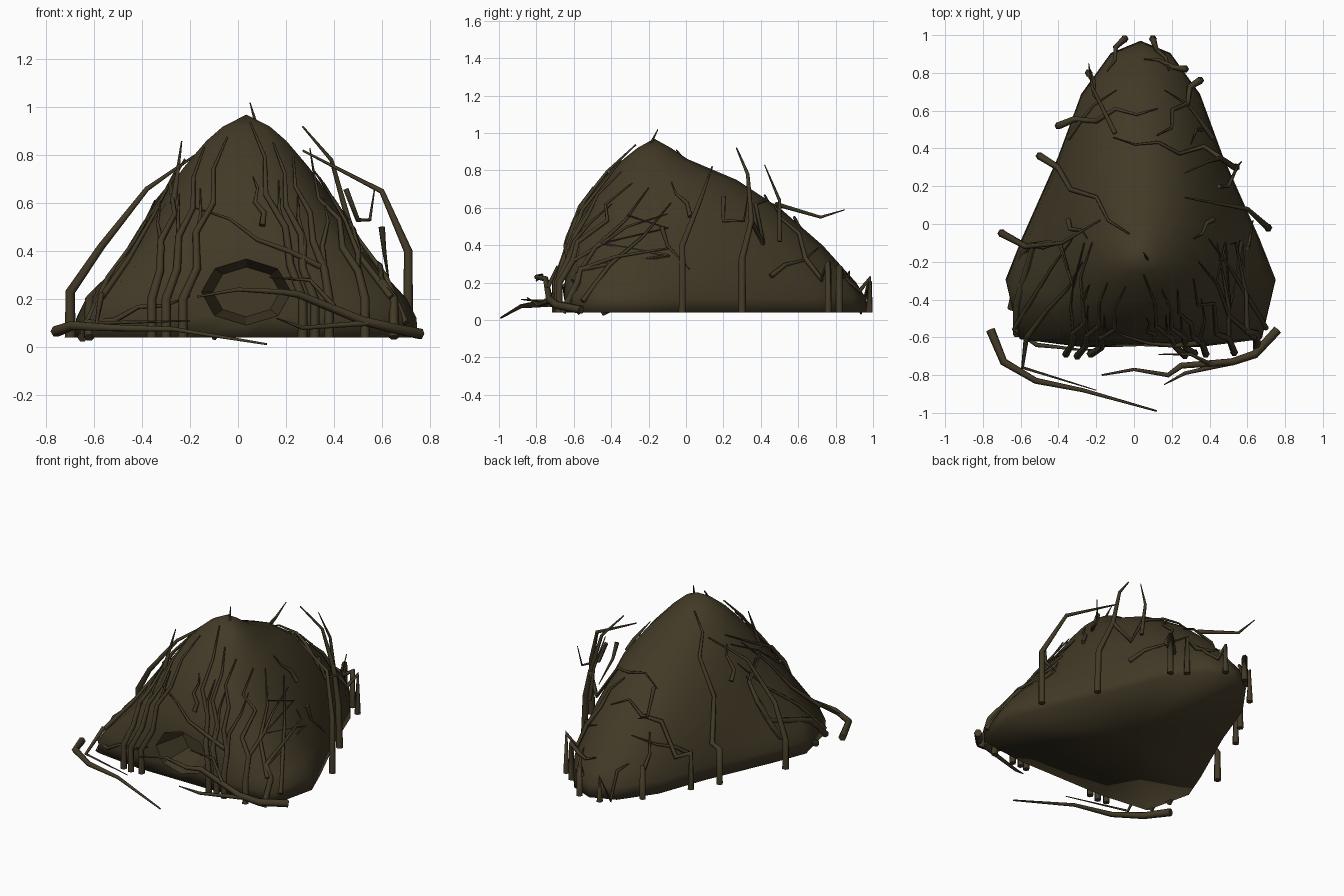
import bpy, bmesh, math, random
from mathutils import Vector
from mathutils.bvhtree import BVHTree

if "Cube" in bpy.data.objects:
    bpy.data.objects.remove(bpy.data.objects["Cube"])

random.seed(4)
mat = bpy.data.materials.new("dark_bark_brown")
mat.diffuse_color = (0.055, 0.042, 0.020, 1)
mat.use_nodes = True
mat.node_tree.nodes["Principled BSDF"].inputs["Base Color"].default_value = mat.diffuse_color
CX = 0.035

# ---- mound: stacked rings (height, half width, front y, back y)
LEVELS = [(.04, .715, -.64, .97), (.12, .71, -.65, .96), (.2, .68, -.65, .91), (.4, .52, -.635, .73),
          (.6, .38, -.555, .5), (.75, .265, -.45, .27), (.86, .17, -.335, .01), (.92, .1, -.26, -.08)]
# half outline of the foot: flat front, pointed back
HALF = [(0, -1), (.45, -1), (.9, -.95), (1, -.57), (.88, -.3), (.73, 0), (.61, .24), (.44, .65), (.22, .92), (0, 1)]
bm = bmesh.new()
rings = []
for z, hw, yf, yb in LEVELS:
    b = min(max((z - .15) / .5, 0), 1)
    pts = []
    for k, (u, v) in enumerate(HALF):
        a = k * math.pi / (len(HALF) - 1)
        round_uv = Vector((math.sin(a), -math.cos(a) - .2 * math.sin(a) ** 2))
        pts.append(Vector((u, v)).lerp(round_uv, b))
    loop = pts + [Vector((-p.x, p.y)) for p in pts[-2:0:-1]]
    rings.append([bm.verts.new((CX + p.x * hw, (yf + yb) / 2 + p.y * (yb - yf) / 2, z)) for p in loop])
n = len(rings[0])
for lo, hi in zip(rings, rings[1:]):
    for i in range(n):
        bm.faces.new((lo[i], lo[(i + 1) % n], hi[(i + 1) % n], hi[i]))
apex = bm.verts.new((CX, -.17, .97))
under = bm.verts.new((CX, 0, .04))
for i in range(n):
    bm.faces.new((rings[-1][i], rings[-1][(i + 1) % n], apex))
    bm.faces.new((rings[0][(i + 1) % n], rings[0][i], under))
bmesh.ops.recalc_face_normals(bm, faces=bm.faces)
for f in bm.faces:
    f.smooth = True
tree = BVHTree.FromBMesh(bm)
me = bpy.data.meshes.new("mound")
bm.to_mesh(me)
bm.free()
mound = bpy.data.objects.new("mound", me)
bpy.context.collection.objects.link(mound)
me.materials.append(mat)

# ---- entrance: tapered octagonal hollow cut into the front
bpy.ops.mesh.primitive_cone_add(vertices=8, radius1=.215, radius2=.14, depth=.34,
                                location=(CX, -.60, .23), rotation=(-math.pi / 2, 0, 0))
cutter = bpy.context.object
cutter.name = "entrance_cutter"
cutter.scale = (1, .74, 1)
cutter.hide_render = True
cutter.data.materials.append(mat)
mod = mound.modifiers.new("entrance", 'BOOLEAN')
mod.operation, mod.object, mod.solver = 'DIFFERENCE', cutter, 'EXACT'
bpy.context.view_layer.objects.active = mound
bpy.ops.object.modifier_apply(modifier="entrance")
bpy.data.objects.remove(cutter)


# ---- branch helpers
def onto(p, axis, side, off=.012):
    """Drop a 2D point onto the mound along an axis (0=x, 1=y, 2=z)."""
    q = list(p)
    q.insert(axis, 3 * side)
    if axis != 2:
        q[2] = max(q[2], .06)
    d = [0, 0, 0]
    d[axis] = -side
    hit, nor, _, _ = tree.ray_cast(Vector(q), Vector(d))
    if hit is None:
        q[axis] = -.1
        hit, nor, _, _ = tree.find_nearest(Vector(q))
    hit = hit + nor * off
    if axis != 2 and p[1] < .06:
        hit.z = p[1]
    return hit


def crooked(a, b, steps, wobble):
    """2D path from a to b that zigzags sideways like a twig."""
    a, b = Vector(a), Vector(b)
    side = Vector((a.y - b.y, b.x - a.x)).normalized()
    s = random.choice((-1, 1))
    return [a.lerp(b, i / steps) + side * (s * (-1) ** i * random.uniform(.3, 1) * wobble if 0 < i < steps else 0)
            for i in range(steps + 1)]


def sticks(name, paths):
    """paths: list of (points, base radius); each stick tapers to its tip."""
    cu = bpy.data.curves.new(name, 'CURVE')
    cu.dimensions = '3D'
    cu.bevel_depth, cu.bevel_resolution, cu.use_fill_caps = 1, 1, True
    for pts, r in paths:
        sp = cu.splines.new('POLY')
        sp.points.add(len(pts) - 1)
        for i, (sp_pt, p) in enumerate(zip(sp.points, pts)):
            sp_pt.co = (*p, 1)
            sp_pt.radius = r * (1 - .8 * (i / (len(pts) - 1)) ** 1.3)
    cu.materials.append(mat)
    ob = bpy.data.objects.new(name, cu)
    bpy.context.collection.objects.link(ob)
    bpy.ops.object.select_all(action='DESELECT')
    ob.select_set(True)
    bpy.context.view_layer.objects.active = ob
    bpy.ops.object.convert(target='MESH')


# ---- front branches (foot x, tip x, tip z): upright foot, then leaning to the peak
FRONT = [(-.65, -.33, .6), (-.62, -.25, .72), (-.36, -.22, .78), (-.3, -.13, .82), (-.23, -.04, .86),
         (.27, .05, .92), (.32, .14, .84), (.38, .22, .78), (.53, .3, .72), (.65, .42, .55)]
front = []
for x, tx, tz in FRONT:
    path = crooked((x, .2), (tx, tz), 5, .025)
    stand = random.uniform(.03, .06)
    foot = [onto((x, .04), 1, -1, 0), onto((x, .2), 1, -1, 0)]
    for p in foot:
        p.y -= stand
    front.append((foot + [onto(p, 1, -1, .02) for p in path[1:]], .021))
    # a fork leaving each branch part way up
    fork = crooked(path[1], (path[3].x + .05 * math.copysign(1, x), path[3].y + .06), 3, .015)
    front.append(([onto(p, 1, -1, .018) for p in fork], .013))
# crossing twigs above and beside the entrance
for a, b in [((.34, .33), (-.17, .57)), ((-.62, .1), (-.2, .21)), ((.1, .5), (.06, .7))]:
    front.append(([onto(p, 1, -1, .02) for p in crooked(a, b, 4, .02)], .014))
sticks("front_branches", front)

# ---- side and back branches (foot, foot height, tip): upright foot, then over the roof
OVER = [((-.5, .36), .27, (-.02, -.06)), ((-.4, .52), .28, (.12, .6)), ((-.24, .8), .25, (-.16, .62)),
        ((-.05, .98), .2, (-.13, .8)), ((.1, .98), .22, (.18, .8)), ((.27, .82), .28, (.05, .86)),
        ((.35, .76), .3, (.12, .46)), ((.46, .35), .53, (-.1, .45))]
over = []
for foot, h, tip in OVER:
    long = (Vector(foot) - Vector(tip)).length > .3
    roof = [onto(p, 2, 1, .018) for p in crooked(foot, tip, 5 if long else 3, .04 if long else .02)[1:]]
    start = [] if h > .5 else [(*foot, .04)]
    over.append((start + [(*foot, h)] + roof, .021 if start else .014))
sticks("side_and_back_branches", over)

# ---- small twigs on the flanks, drawn as (y, z)
FLANK = [((.45, .23), (.7, .38)), ((.02, .55), (-.08, .73)), ((-.55, .1), (-.08, .62)), ((-.6, .2), (-.2, .7))]
sticks("flank_twigs", [([onto(p, 0, s) for p in crooked(a, b, 3, .02)], .014) for s in (1, -1) for a, b in FLANK])

# ---- free-standing branches arching clear of the roof
sticks("loose_branches", [
    ([(.71, -.02, .04), (.71, -.02, .4), (.6, .08, .65), (.27, .14, .82)], .022),
    ([(-.7, -.05, .04), (-.7, -.05, .23), (-.57, -.12, .42), (-.38, -.1, .66), (-.18, .02, .8)], .023),
    ([(.54, .3, .04), (.53, .3, .33), (.46, .35, .53), (.39, .33, .78), (.27, .27, .92)], .021),
    ([(.6, -.13, .5), (.61, -.1, .4), (.63, .02, .27)], .014),
    ([(.45, .2, .66), (.5, .2, .53), (.55, .31, .53), (.57, .33, .66)], .013),
    ([(.36, .5, .42), (.33, .5, .64), (.3, .42, .83)], .013),
    ([(-.1, .48, .62), (-.22, .72, .55), (-.24, .85, .59)], .013),
    ([(-.27, -.4, .6), (-.235, -.32, .86)], .015),
    ([(.09, -.22, .88), (.05, -.15, 1.02)], .012),
])

# ---- fallen branches lying in front of the entrance
sticks("fallen_branches", [
    ([(.76, -.56, .055), (.64, -.69, .08), (.52, -.73, .11), (.25, -.75, .22), (.18, -.8, .23), (0, -.77, .24),
      (-.17, -.8, .21)], .024),
    ([(.54, -.73, .1), (.27, -.79, .08), (.16, -.85, .12)], .014),
    ([(.4, -.74, .17), (.3, -.69, .28), (.13, -.69, .29)], .012),
    ([(-.76, -.56, .065), (-.69, -.73, .09), (-.52, -.83, .08), (-.27, -.88, .075), (.12, -.99, .012)], .024),
    ([(-.57, -.6, .22), (-.59, -.76, .1), (-.2, -.88, .11)], .014),
])
